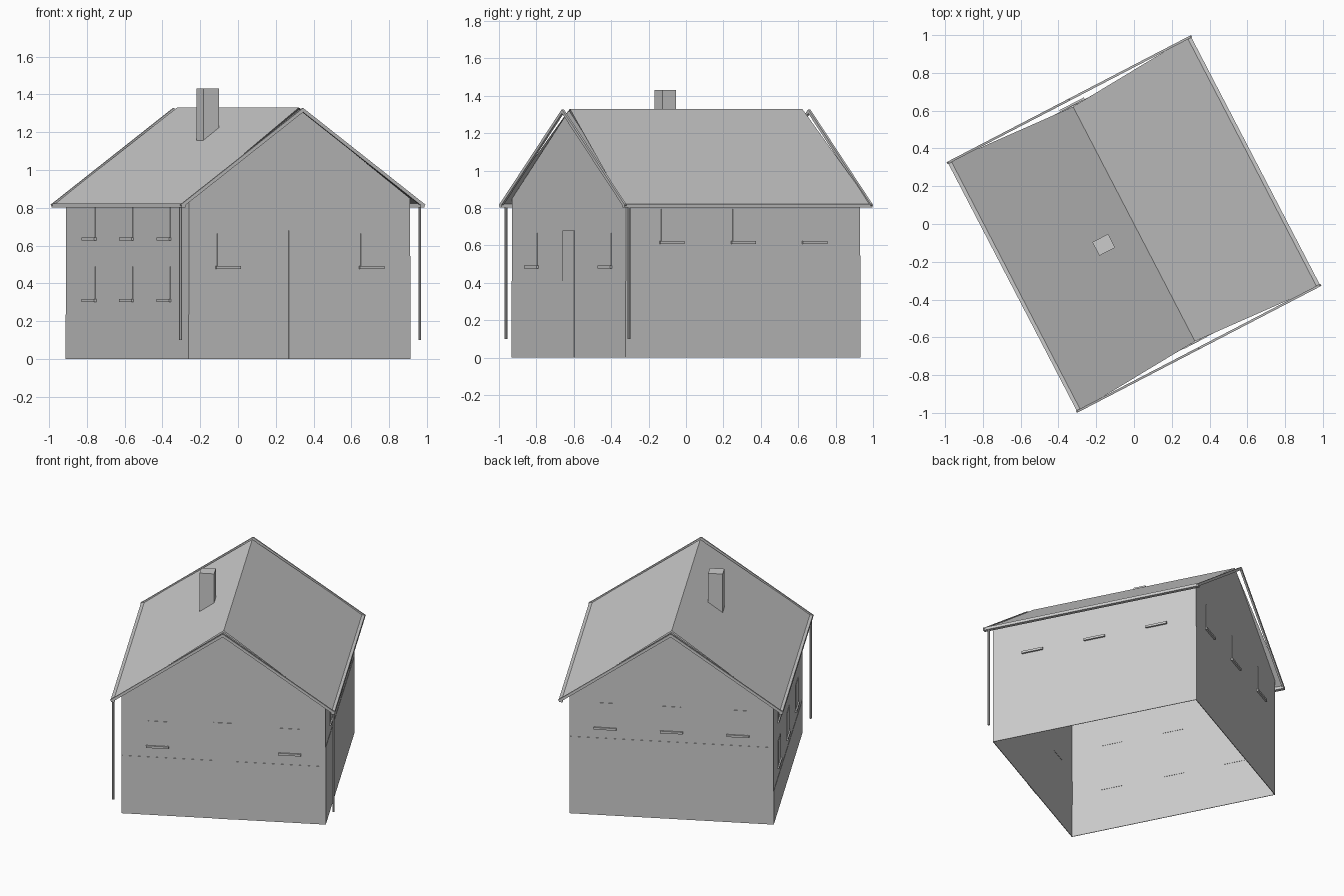
import bpy, bmesh, math
from mathutils import Matrix, Vector

if "Cube" in bpy.data.objects:
    bpy.data.objects.remove(bpy.data.objects["Cube"])

TURN = Matrix.Rotation(math.radians(27.46), 4, 'Z')   # house stands turned on the plot
HU, HV = 0.66, 0.705                                  # wall half width / half length
EAVE_U, EAVE_V, EAVE_Z, RIDGE_Z = 0.708, 0.745, 0.82, 1.33
SLOPE = (RIDGE_Z - EAVE_Z) / EAVE_U


def add(name, bm):
    bm.transform(TURN)
    me = bpy.data.meshes.new(name)
    bm.to_mesh(me)
    bm.free()
    ob = bpy.data.objects.new(name, me)
    bpy.context.collection.objects.link(ob)
    return ob


def faces(name, polys):
    bm = bmesh.new()
    for p in polys:
        bm.faces.new([bm.verts.new(c) for c in p])
    bmesh.ops.remove_doubles(bm, verts=bm.verts, dist=1e-5)
    return add(name, bm)


def box(name, centre, size, rot=None):
    bm = bmesh.new()
    m = Matrix.Translation(centre) @ (rot or Matrix()) @ Matrix.Diagonal((*size, 1))
    bmesh.ops.create_cube(bm, size=1, matrix=m)
    return add(name, bm)


# wall shell, open underneath
top_side = RIDGE_Z - SLOPE * HU - 0.005
walls = []
for s in (-1, 1):
    walls.append([(s * HU, -HV, 0), (s * HU, HV, 0), (s * HU, HV, top_side), (s * HU, -HV, top_side)][::s])
    walls.append([(HU, s * HV, 0), (-HU, s * HV, 0), (-HU, s * HV, top_side),
                  (0, s * HV, RIDGE_Z - 0.008), (HU, s * HV, top_side)][::s])
faces("walls", walls)

# roof sheets; the ridge is a little shorter than the eaves
faces("roof", [[(s * EAVE_U, -EAVE_V, EAVE_Z), (s * EAVE_U, EAVE_V, EAVE_Z),
                (0, HV - 0.005, RIDGE_Z), (0, -HV + 0.005, RIDGE_Z)][::s] for s in (1, -1)])

# gutters, rake boards and front downpipes
run, rise = 0.72, 0.505
for s in (-1, 1):
    side = "right" if s > 0 else "left"
    box("gutter_" + side, (s * 0.713, 0, 0.812), (0.024, 2 * 0.748, 0.02))
    tilt = Matrix.Rotation(s * math.atan2(rise, run), 4, 'Y')
    for e in (-1, 1):
        end = "back" if e > 0 else "front"
        box(f"rake_board_{end}_{side}", (s * run / 2, e * 0.742, 0.812 + rise / 2),
            (math.hypot(run, rise) + 0.01, 0.012, 0.018), tilt)
    bm = bmesh.new()
    bmesh.ops.create_cone(bm, cap_ends=True, segments=8, radius1=0.008, radius2=0.008,
                          depth=0.705, matrix=Matrix.Translation((s * 0.713, -0.714, 0.452)))
    add("downpipe_" + side, bm)

# chimney
box("chimney", (-0.193, -0.024, 1.265), (0.094, 0.081, 0.33))


# slabs laid on a wall: axis 'u' or 'v', sign gives which side
def on_wall(name, axis, sign, pos, width, z0, z1, depth):
    zc, h = (z0 + z1) / 2, z1 - z0
    if axis == 'u':
        return box(name, (sign * (HU + depth / 2 - 0.002), pos, zc), (depth, width, h))
    return box(name, (pos, sign * (HV + depth / 2 - 0.002), zc), (width, depth, h))


# per wall: plinth height, sill heights, window positions
three, two = (-0.43, 0, 0.43), (-0.428, 0.428)
layout = [("left", 'u', -1, 0.235, (0.31, 0.635), three),
          ("right", 'u', 1, 0.545, (0.615,), three),
          ("front", 'v', -1, 0.41, (0.485,), two),
          ("back", 'v', 1, 0.545, (0.615,), three)]
for label, axis, sign, plinth, sills, places in layout:
    length = 2 * (HV if axis == 'u' else HU)
    on_wall("plinth_" + label, axis, sign, 0, length, 0, plinth, 0.004)
    for z in sills:
        for p in places:
            on_wall("window_" + label, axis, sign, p, 0.125, z, z + 0.18, 0.005)
            on_wall("sill_" + label, axis, sign, p, 0.146, z - 0.008, z + 0.007, 0.014)

# front door
on_wall("door", 'v', -1, 0, 0.13, 0, 0.68, 0.006)
